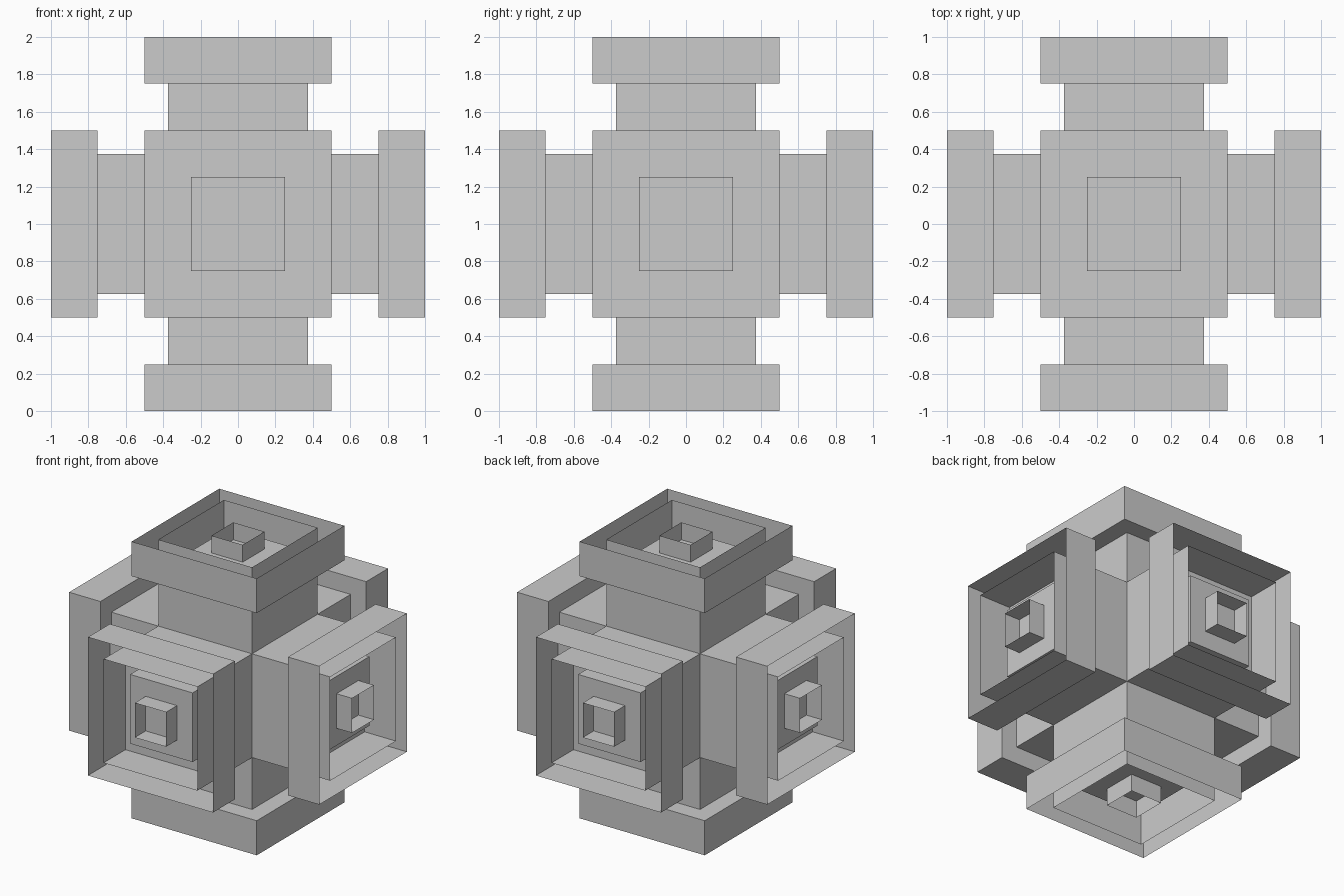
import bpy, bmesh
from math import pi
from mathutils import Matrix

if "Cube" in bpy.data.objects:
    bpy.data.objects.remove(bpy.data.objects["Cube"])

CENTRE = Matrix.Translation((0, 0, 1))
# one rotation per arm, taking the +z arm to each side
SIDES = {
    "top": Matrix.Identity(4),
    "bottom": Matrix.Rotation(pi, 4, 'X'),
    "front": Matrix.Rotation(pi / 2, 4, 'X'),
    "back": Matrix.Rotation(-pi / 2, 4, 'X'),
    "right": Matrix.Rotation(pi / 2, 4, 'Y'),
    "left": Matrix.Rotation(-pi / 2, 4, 'Y'),
}


def sleeve(name, half, low, high, floor=False, lid=False):
    """Thin square sleeve along z with optional closed ends."""
    bm = bmesh.new()
    bmesh.ops.create_cube(bm, size=1)
    bm.normal_update()
    drop = [f for f in bm.faces
            if (f.normal.z > 0.5 and not lid) or (f.normal.z < -0.5 and not floor)]
    bmesh.ops.delete(bm, geom=drop, context='FACES_ONLY')
    for v in bm.verts:
        v.co = (v.co.x * 2 * half, v.co.y * 2 * half, high if v.co.z > 0 else low)
    mesh = bpy.data.meshes.new(name)
    bm.to_mesh(mesh)
    bm.free()
    return mesh


parts = [
    # wide open tray at the end of the arm
    sleeve("flange", 0.5, 0.75, 1.0, floor=True),
    # neck sleeve running from the core to the rim
    sleeve("neck", 0.375, 0.375, 1.0),
    # raised panel inside the neck
    sleeve("panel", 0.25, 0.75, 0.875, lid=True),
    # small open socket on the panel
    sleeve("socket", 0.125, 0.875, 1.0),
]

for side, rotation in SIDES.items():
    for mesh in parts:
        ob = bpy.data.objects.new(f"{side}_{mesh.name}", mesh)
        ob.matrix_world = CENTRE @ rotation
        bpy.context.collection.objects.link(ob)
